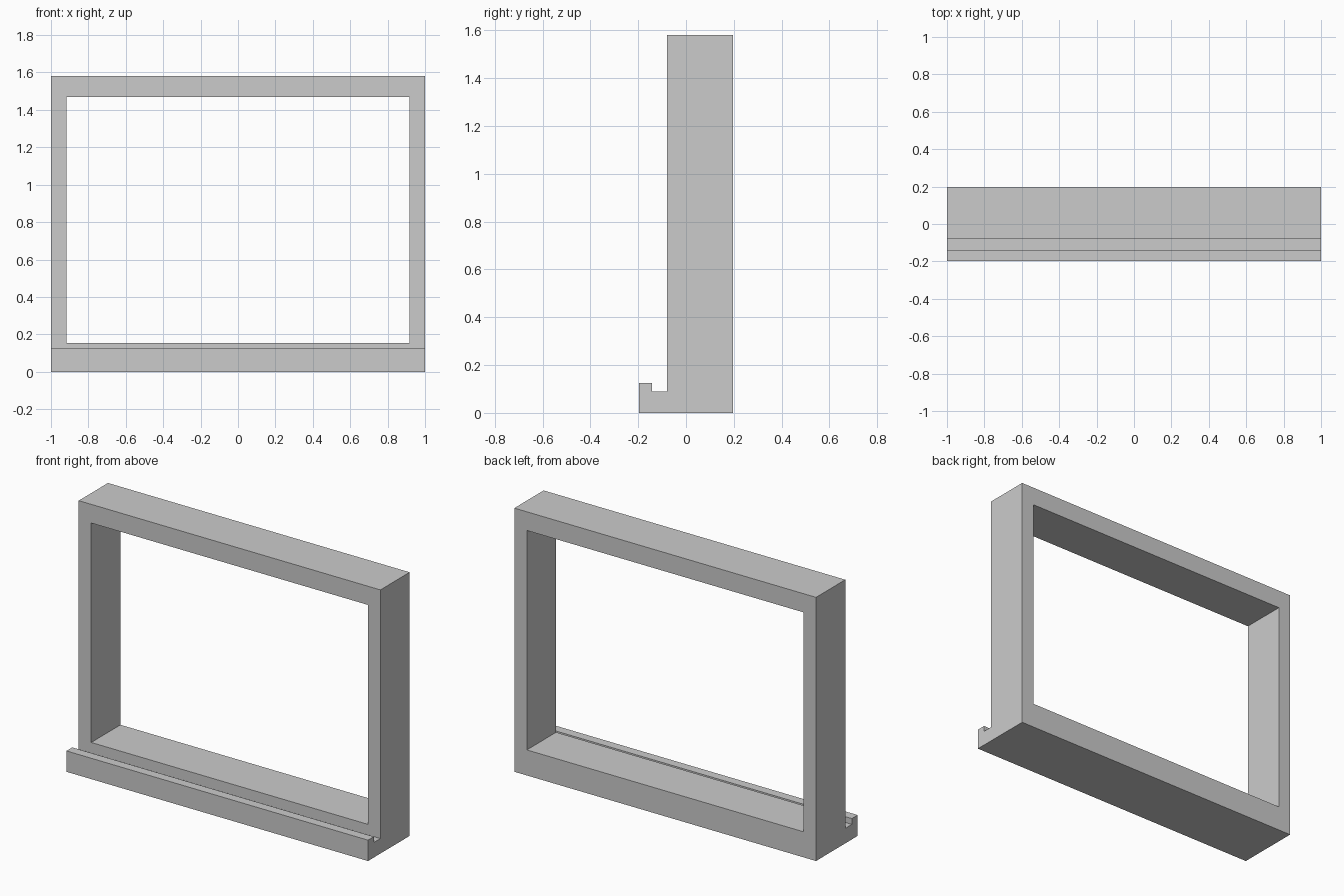
import bpy, bmesh

if "Cube" in bpy.data.objects:
    bpy.data.objects.remove(bpy.data.objects["Cube"])

HALF_W = 1.0
# side profile (y, z): upright frame with a grooved ledge along the front foot
PROFILE = [(-0.197, 0), (0.197, 0), (0.197, 1.58), (-0.08, 1.58),
           (-0.08, 0.09), (-0.142, 0.09), (-0.142, 0.125), (-0.197, 0.125)]


def extrude_x(name, profile, x0, x1):
    """Solid made by sweeping a (y, z) profile from x0 to x1."""
    bm = bmesh.new()
    face = bm.faces.new([bm.verts.new((x0, y, z)) for y, z in profile])
    ext = bmesh.ops.extrude_face_region(bm, geom=[face])
    moved = [v for v in ext["geom"] if isinstance(v, bmesh.types.BMVert)]
    bmesh.ops.translate(bm, verts=moved, vec=(x1 - x0, 0, 0))
    bmesh.ops.recalc_face_normals(bm, faces=bm.faces)
    mesh = bpy.data.meshes.new(name)
    bm.to_mesh(mesh)
    bm.free()
    obj = bpy.data.objects.new(name, mesh)
    bpy.context.collection.objects.link(obj)
    return obj


# frame with ledge
frame = extrude_x("frame_with_ledge", PROFILE, -HALF_W, HALF_W)

# rectangular opening, cut right through above the ledge
opening = extrude_x("opening_cutter",
                    [(-0.4, 0.153), (0.4, 0.153), (0.4, 1.468), (-0.4, 1.468)],
                    -0.917, 0.917)
opening.hide_render = True
cut = frame.modifiers.new("opening", "BOOLEAN")
cut.operation = "DIFFERENCE"
cut.solver = "EXACT"
cut.object = opening

# apply the cut and remove the helper
bpy.context.view_layer.objects.active = frame
frame.select_set(True)
bpy.ops.object.modifier_apply(modifier=cut.name)
bpy.data.objects.remove(opening)
